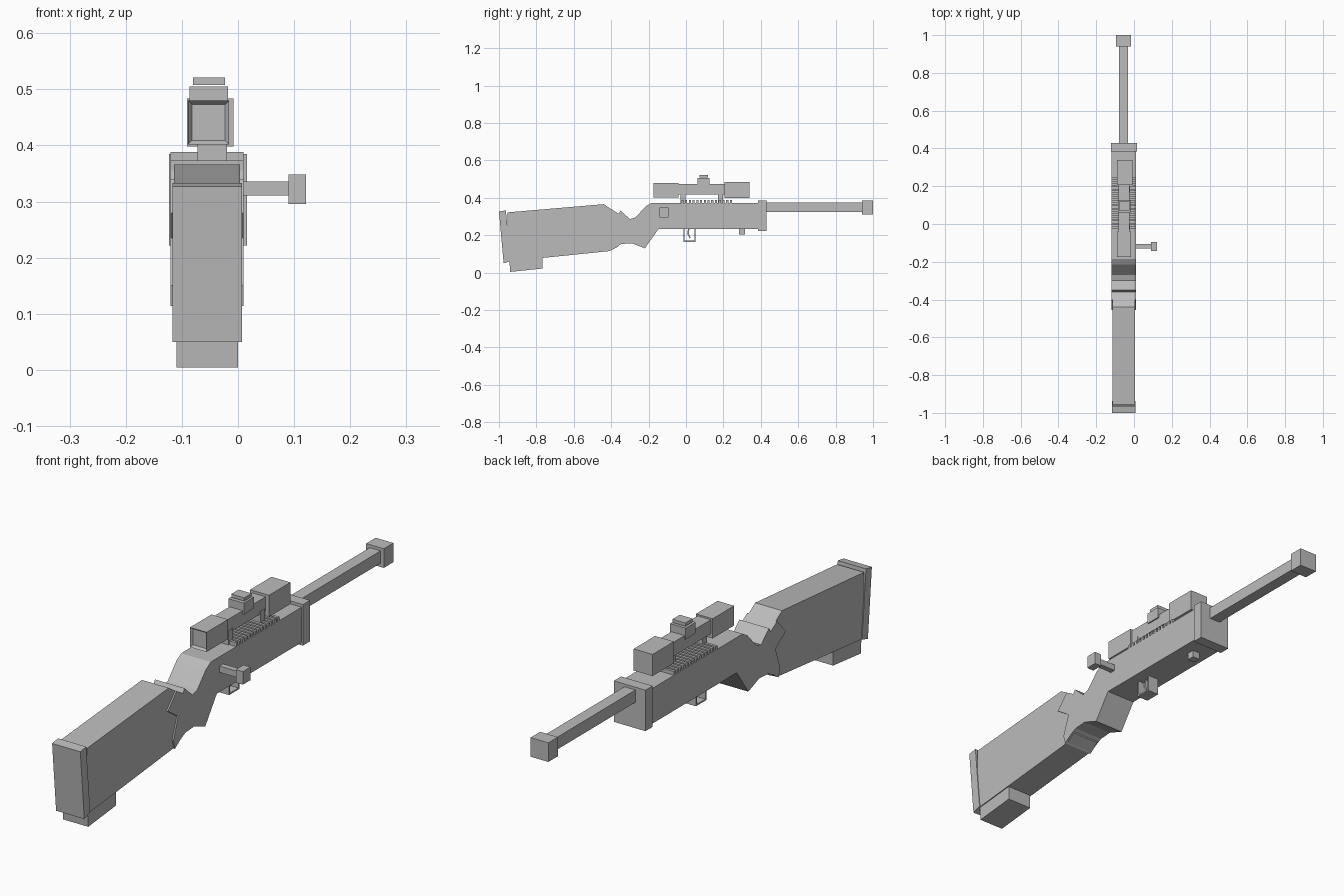
import bpy, bmesh

grey = bpy.data.materials.new("plain grey")
grey.diffuse_color = (0.5, 0.5, 0.5, 1)
CX = -0.055  # centre line of the rifle


def finish(name, bm):
    bmesh.ops.recalc_face_normals(bm, faces=bm.faces)
    mesh = bpy.data.meshes.new(name)
    bm.to_mesh(mesh)
    bm.free()
    mesh.materials.append(grey)
    obj = bpy.data.objects.new(name, mesh)
    bpy.context.collection.objects.link(obj)
    return obj


def slab(name, profile, x0, x1):
    """Side profile of (y, z) points extruded from x0 to x1."""
    bm = bmesh.new()
    face = bm.faces.new([bm.verts.new((x0, y, z)) for y, z in profile])
    out = bmesh.ops.extrude_face_region(bm, geom=[face])
    verts = [v for v in out["geom"] if isinstance(v, bmesh.types.BMVert)]
    bmesh.ops.translate(bm, verts=verts, vec=(x1 - x0, 0, 0))
    return finish(name, bm)


def box(name, x0, x1, y0, y1, z0, z1):
    return slab(name, [(y0, z0), (y1, z0), (y1, z1), (y0, z1)], x0, x1)


def hollow_box(name, x0, x1, y0, y1, z0, z1, rim, depth):
    """Box whose rear face is inset and pushed in."""
    obj = box(name, x0, x1, y0, y1, z0, z1)
    bm = bmesh.new()
    bm.from_mesh(obj.data)
    rear = min(bm.faces, key=lambda f: f.calc_center_median().y)
    bmesh.ops.inset_region(bm, faces=[rear], thickness=rim, depth=-depth)
    bm.to_mesh(obj.data)
    bm.free()
    return obj


# Stock, butt pad and the block under the butt
slab("stock", [(-0.955, 0.322), (-0.44, 0.366), (-0.36, 0.312), (-0.36, 0.14),
               (-0.41, 0.115), (-0.95, 0.06)], -0.114, 0.004)
slab("butt_pad", [(-1.0, 0.327), (-0.963, 0.333), (-0.938, 0.062),
                  (-0.975, 0.05)], -0.117, 0.007)
slab("butt_block", [(-0.94, 0.004), (-0.767, 0.022), (-0.767, 0.085),
                    (-0.945, 0.07)], -0.11, 0.0)

# Grip and receiver in one profile
slab("grip_receiver", [
    (-0.40, 0.34), (-0.36, 0.315), (-0.35, 0.332), (-0.30, 0.286),
    (-0.27, 0.295), (-0.215, 0.355), (-0.185, 0.373), (0.39, 0.373),
    (0.39, 0.233), (-0.147, 0.233), (-0.22, 0.13), (-0.29, 0.157),
    (-0.345, 0.153), (-0.375, 0.138), (-0.41, 0.114), (-0.42, 0.15),
    (-0.39, 0.235), (-0.455, 0.28)], -0.12, 0.01)
box("front_band", -0.123, 0.016, 0.385, 0.43, 0.222, 0.385)
box("front_peg", CX - 0.016, CX + 0.016, 0.283, 0.315, 0.205, 0.24)

# Barrel and muzzle
box("barrel", -0.079, -0.031, 0.42, 0.95, 0.325, 0.374)
box("muzzle", -0.095, -0.017, 0.94, 1.0, 0.31, 0.386)

# Toothed rail across the receiver
for i in range(14):
    y = -0.025 + i * 0.02
    box("rail_tooth", -0.12, 0.01, y, y + 0.011, 0.37, 0.388)

# Scope
hollow_box("scope_rear", -0.089, -0.016, -0.175, -0.04, 0.402, 0.48, 0.01, 0.01)
box("scope_front", -0.091, -0.008, 0.206, 0.34, 0.398, 0.484)
box("scope_tube", -0.081, -0.023, -0.045, 0.21, 0.418, 0.474)
box("scope_turret", -0.086, -0.018, 0.062, 0.125, 0.46, 0.505)
box("turret_cap", -0.08, -0.023, 0.072, 0.118, 0.508, 0.521)
for y in (-0.03, 0.17):
    box("scope_mount", -0.072, -0.02, y, y + 0.028, 0.365, 0.43)

# Bolt handle
box("bolt_handle", 0.0, 0.095, -0.13, -0.107, 0.311, 0.336)
box("bolt_knob", 0.09, 0.121, -0.142, -0.094, 0.296, 0.348)

# Trigger and guard
gx0, gx1 = CX - 0.025, CX + 0.025
box("guard_bottom", gx0, gx1, -0.013, 0.052, 0.165, 0.171)
for y in (-0.013, 0.046):
    box("guard_side", gx0, gx1, y, y + 0.006, 0.165, 0.236)
slab("trigger", [(0.010, 0.236), (0.008, 0.205), (0.020, 0.183),
                 (0.024, 0.186), (0.016, 0.206), (0.018, 0.236)],
     CX - 0.01, CX + 0.01)
